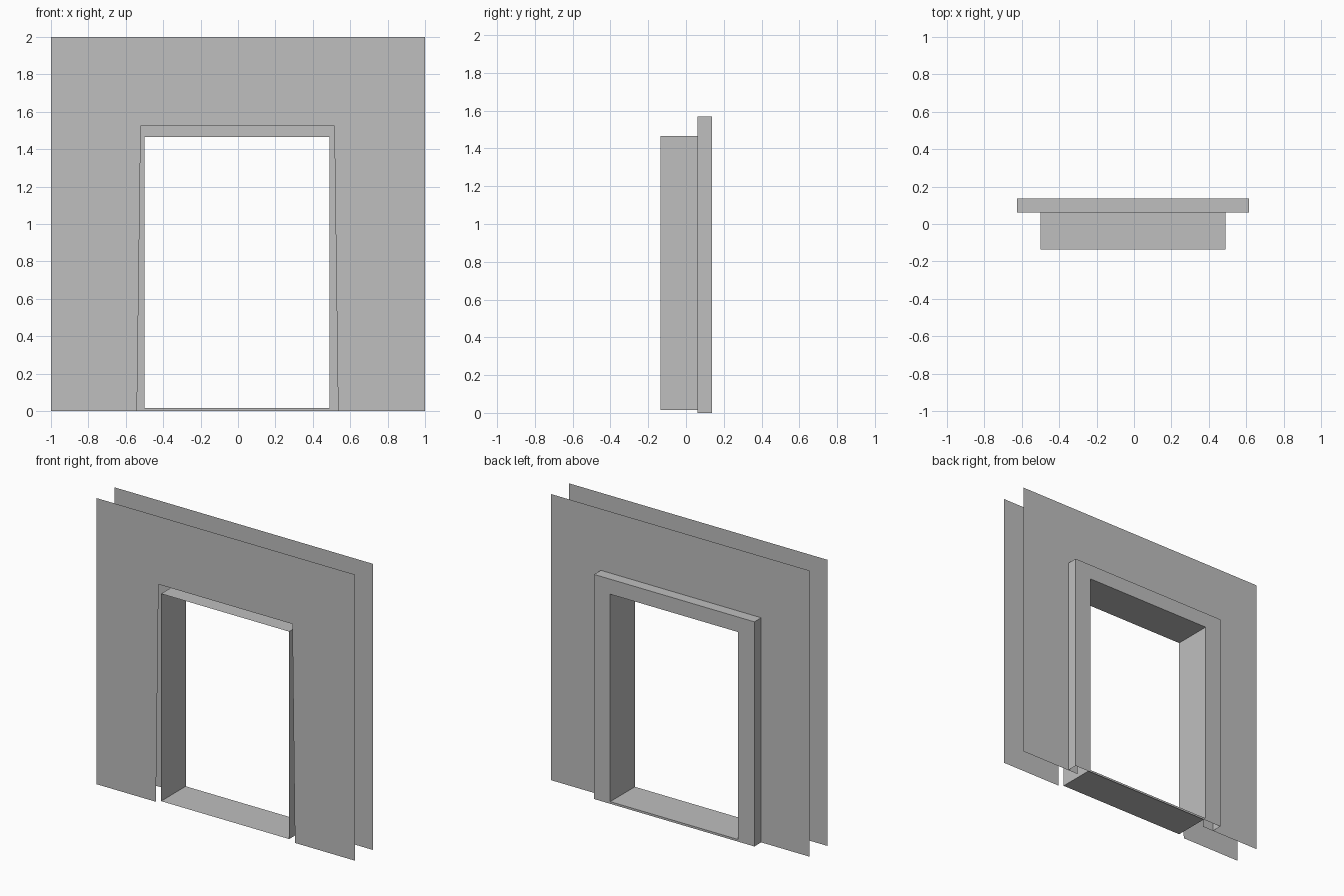
import bpy

cube = bpy.data.objects.get("Cube")
if cube:
    bpy.data.objects.remove(cube, do_unlink=True)

grey = bpy.data.materials.new("plain grey")
grey.use_nodes = True
grey.diffuse_color = (0.52, 0.52, 0.52, 1)
grey.node_tree.nodes["Principled BSDF"].inputs["Base Color"].default_value = (0.52, 0.52, 0.52, 1)

FRONT, WALL, BACK = -0.135, 0.062, 0.137   # depths of the layers


def add_mesh(name, verts, faces):
    mesh = bpy.data.meshes.new(name)
    mesh.from_pydata(verts, [], faces)
    mesh.materials.append(grey)
    obj = bpy.data.objects.new(name, mesh)
    bpy.context.collection.objects.link(obj)
    return obj


def at_depth(outline, y):
    return [(x, y, z) for x, z in outline]


def rectangle(left, right, bottom, top):
    # bottom left, top left, top right, bottom right
    return [(left, bottom), (left, top), (right, top), (right, bottom)]


def loft(name, a, b, sides):
    """Join two four-point loops with a face on each listed side."""
    faces = [(i, (i + 1) % 4, (i + 1) % 4 + 4, i + 4) for i in sides]
    return add_mesh(name, a + b, faces)


wall = rectangle(-1, 1, 0, 2)
wall_gap = [(-0.54, 0), (-0.52, 1.525), (0.515, 1.525), (0.535, 0)]
opening = rectangle(-0.5, 0.49, 0.015, 1.465)
casing = rectangle(-0.625, 0.615, 0, 1.57)

# Thin wall sheets, each with a tapered doorway open at the floor
for name, y in (("front_wall", FRONT), ("back_wall", WALL)):
    loft(name, at_depth(wall, y), at_depth(wall_gap, y), range(3))

# Lining of the doorway: jambs, head and sill
for part, y0, y1 in (("doorway_lining", FRONT, WALL), ("casing_lining", WALL, BACK)):
    loft(part, at_depth(opening, y1), at_depth(opening, y0), range(4))

# Raised casing around the back, hollow and open underneath
loft("casing_face", at_depth(opening, BACK), at_depth(casing, BACK), range(4))
loft("casing_edge", at_depth(casing, WALL), at_depth(casing, BACK), range(3))
